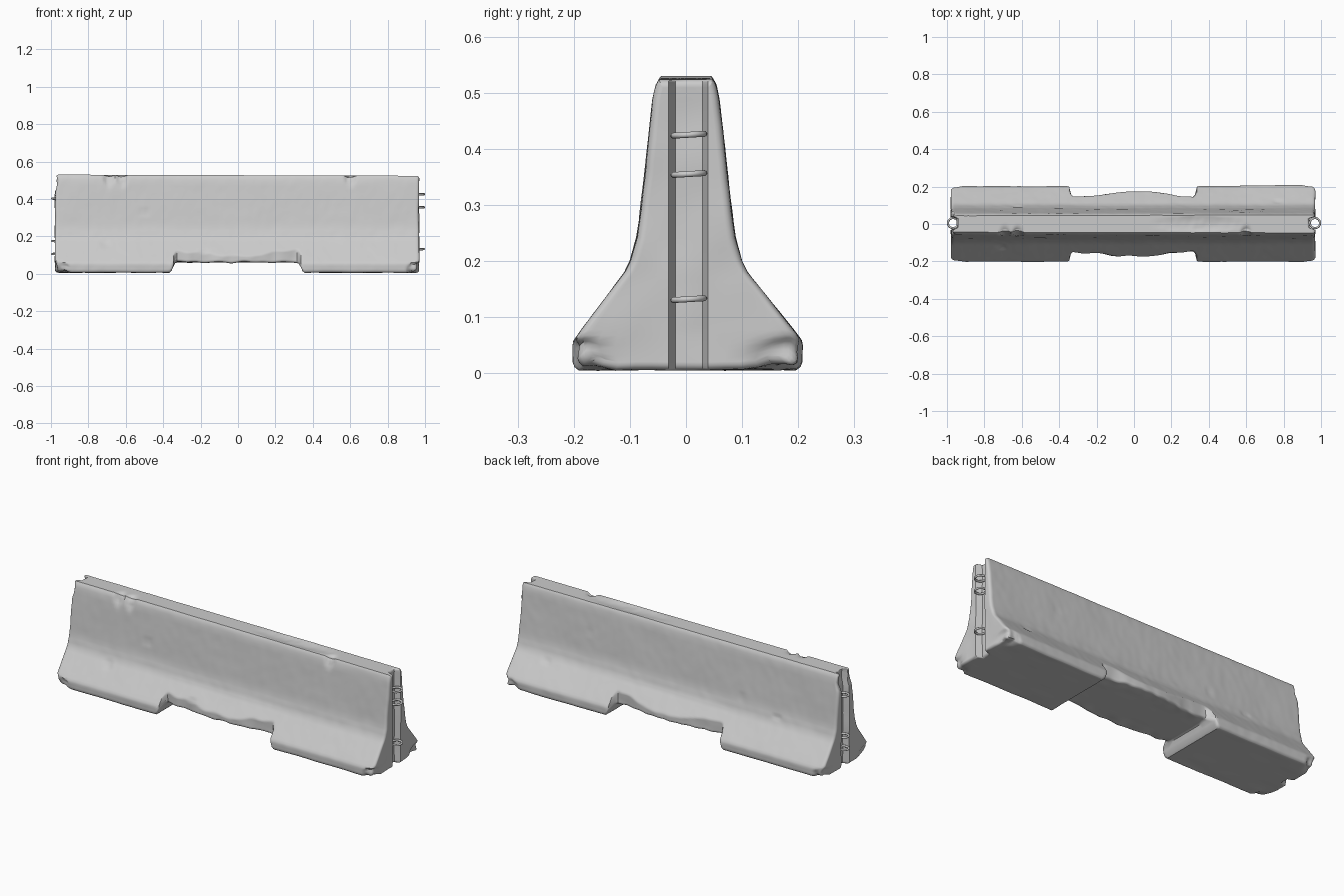
import bpy, bmesh, math, random
from mathutils import Vector, noise

if "Cube" in bpy.data.objects:
    bpy.data.objects.remove(bpy.data.objects["Cube"])

random.seed(4)
LEFT, RIGHT = -0.978, 0.968
# half width of the barrier against height
PROFILE = [(0, .2), (.055, .202), (.075, .188), (.18, .109), (.2, .099),
           (.25, .085), (.49, .059), (.515, .053), (.53, .044)]
GROOVE = [-.031, -.019, -.003, .013, .029, .039]

# chips: centre, radii, push
chips = []


def chip(centre, radii, push):
    chips.append((Vector(centre), radii, Vector(push)))


chip((.35, 0, .53), (.28, .043, .03), (0, 0, -.006))         # flaked top
chip((LEFT, 0, .49), (.05, .12, .06), (.014, 0, 0))          # broken upper end
for x in (-.69, -.62, .6):                                   # broken front top edge
    chip((x, -.055, .52), (.035, .045, .06), (0, .009, -.01))
for end, out in ((LEFT, 1), (RIGHT, -1)):                    # worn foot corners
    for side in (-1, 1):
        r = .09 if out * side < 0 else .07
        chip((end, side * .2, .02), (r, r, .05), (out * .014, -side * .012, .012))


def smooth(a, b, t):
    t = max(0, min(1, (t - a) / (b - a)))
    return t * t * (3 - 2 * t)


def half_width(z):
    for (z0, w0), (z1, w1) in zip(PROFILE, PROFILE[1:]):
        if z <= z1:
            return w0 + (w1 - w0) * (z - z0) / (z1 - z0)
    return PROFILE[-1][1]


# shallow pits scattered over both faces
for n in range(8):
    side, z = (-1, 1)[n % 2], random.uniform(.1, .4)
    chip((random.uniform(-.9, .9), side * half_width(z), z), (.035, .03, .015), (0, -side * .004, 0))


def n3(x, y, z, s):
    return noise.noise(Vector((x, y, z)) * s)


# lattice stations along x, rows up z, and columns across y, finer near the edges
edge = [.0009 * i * i for i in range(5)]
xs = [LEFT + e for e in edge]
xs += [LEFT + .02 + i * (RIGHT - LEFT - .04) / 190 for i in range(191)]
xs += [RIGHT - e for e in reversed(edge)]
zs = [.0015 * i * i for i in range(4)] + [.0225 + .0105 * i for i in range(22)]
zs += [.27 + .02 * i for i in range(11)] + [.53 - .0016 * i * i for i in range(5, -1, -1)]
outer = [1, .94] + [.8 - .2 * i for i in range(5)]
cols = [(-1, t) for t in outer] + [(0, g) for g in GROOVE[1:-1]] + [(1, t) for t in reversed(outer)]


def point(i, j, k):
    x, zl = xs[i], zs[j]
    side, t = cols[k]
    d = min(x - LEFT, RIGHT - x)
    inset = .013 * (1 - math.sqrt(1 - max(0, 1 - d / .0144) ** 2))
    # underside height, raised in the drainage notch
    notch = smooth(-.365, -.33, x) * (1 - smooth(.32, .355, x))
    zb = .006 + .003 * n3(x, t * side, 3, 5) + inset
    rough = smooth(.6, 1, t) * n3(x, side * 3, 0, 14) if side else 0
    zb += notch * (.055 + .01 * rough)
    ztop = .53 - .0065 * (x + 1) / 2 - inset
    z = zl + zb * max(0, 1 - zl / .2)
    z -= (.53 - ztop) * max(0, (zl - .2) / .33)
    # side position, broken back along the notch
    w = half_width(z) - inset
    cap = .161 + .013 * math.cos(math.pi * x / .35) + .01 * n3(x, side * 5, z * .4, 13)
    w = min(w, .26 + (cap - .26) * notch)
    w -= .01 * max(0, 1 - zl / .012) ** 2
    if side > 0:
        w += .006 * smooth(.2, .9, x) * smooth(.2, .06, z)
    w += .002 * n3(x, side * 2, z, 6) + .001 * n3(x, side * 7, z, 24)
    y = t
    if side:
        g = GROOVE[-1] if side > 0 else GROOVE[0]
        y = g + (max(w, .041) * side - g) * t
    else:
        # recessed vertical channel in both ends
        x -= math.copysign(.032 * max(0, 1 - d / .15), x)
    x += .004 * n3(x, y * 1.2, z, 12) * max(0, 1 - d / .1)
    p = Vector((x, y, z))
    # local chips and pits
    move = Vector()
    for c, r, push in chips:
        q = math.sqrt(sum(((p[a] - c[a]) / r[a]) ** 2 for a in range(3)))
        if q < 1:
            move += push * min(1, 2 * (1 - q)) * (.85 + .5 * n3(*p, 35))
    p += move
    p.z = max(0, p.z)
    return p


# concrete body: skin the outside of the lattice
bm = bmesh.new()
cache = {}


def vert(key):
    if key not in cache:
        cache[key] = bm.verts.new(point(*key))
    return cache[key]


counts = (len(xs), len(zs), len(cols))
for axis in range(3):
    a, b = [n for n in range(3) if n != axis]
    for fixed in (0, counts[axis] - 1):
        for u in range(counts[a] - 1):
            for v in range(counts[b] - 1):
                quad = []
                for du, dv in ((0, 0), (1, 0), (1, 1), (0, 1)):
                    key = [fixed] * 3
                    key[a], key[b] = u + du, v + dv
                    quad.append(vert(tuple(key)))
                bm.faces.new(quad)
bmesh.ops.recalc_face_normals(bm, faces=bm.faces)
mesh = bpy.data.meshes.new("concrete_body")
bm.to_mesh(mesh)
bm.free()
body = bpy.data.objects.new("concrete_body", mesh)
bpy.context.collection.objects.link(body)
bpy.context.view_layer.objects.active = body
body.select_set(True)
bpy.ops.object.shade_smooth_by_angle(angle=math.radians(38))

# steel connection loops set in the end channels
for name, x, heights in (("right_loop", .9675, (.425, .355, .132)),
                         ("left_loop", -.9675, (.402, .175, .106))):
    for n, z in enumerate(heights):
        bpy.ops.mesh.primitive_torus_add(
            major_segments=32, minor_segments=10, major_radius=.027, minor_radius=.0055,
            location=(x, .005, z), rotation=(.06, 0, 0))
        bpy.context.object.name = f"{name}_{n + 1}"
        bpy.ops.object.shade_smooth()
